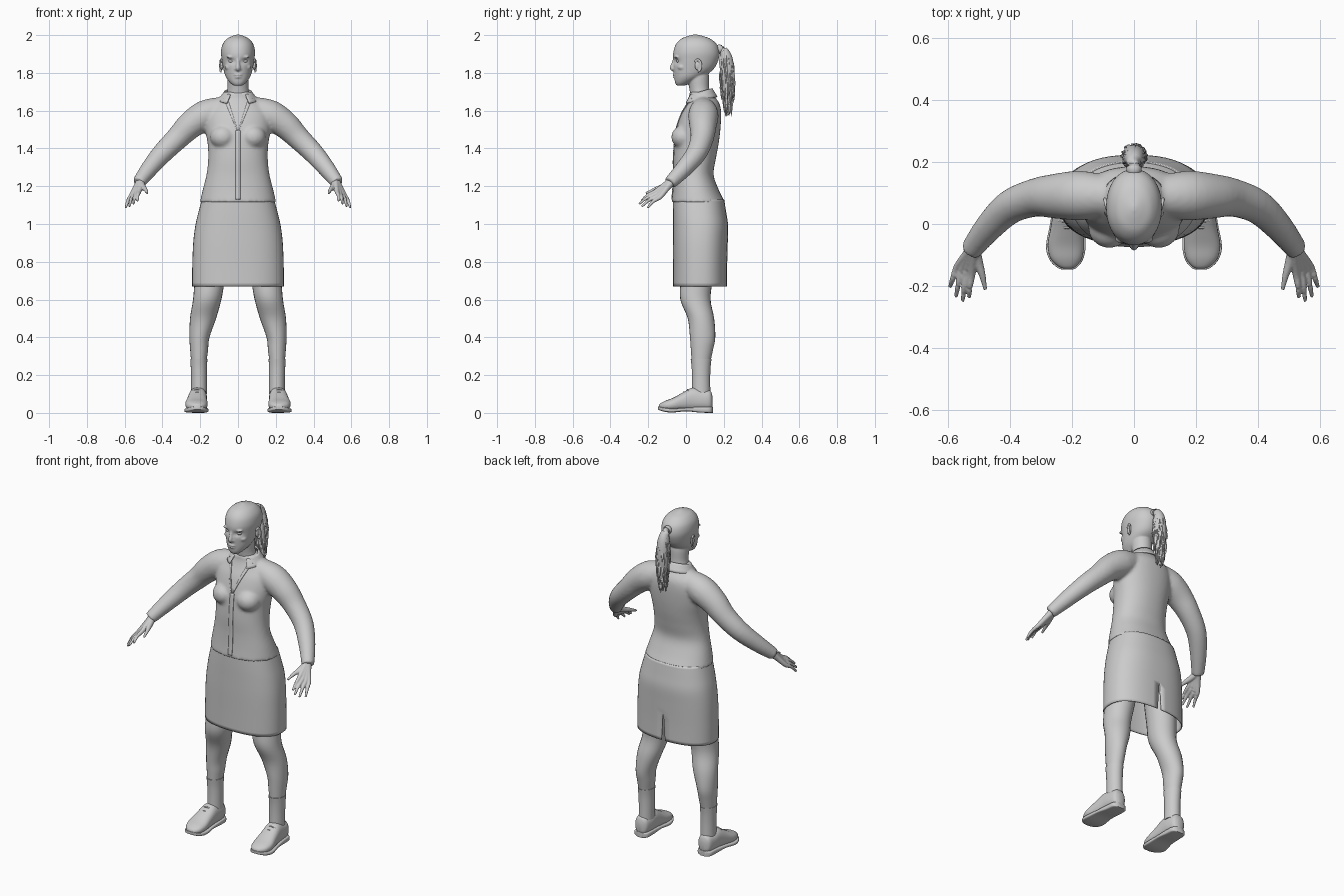
import bpy, bmesh, math, random
from mathutils import Vector, Matrix

random.seed(4)
cube = bpy.data.objects.get("Cube")
if cube:
    bpy.data.objects.remove(cube, do_unlink=True)

grey = bpy.data.materials.new("plain_grey")
grey.use_nodes = True
grey.diffuse_color = (0.6, 0.6, 0.6, 1)
grey.node_tree.nodes["Principled BSDF"].inputs["Base Color"].default_value = (0.6, 0.6, 0.6, 1)


def smooth_path(rows, sub):
    """Catmull-Rom interpolation of rows of numbers."""
    rows = [Vector(r) for r in rows]
    out = []
    for i in range(len(rows) - 1):
        a, b = rows[max(i - 1, 0)], rows[i]
        c, d = rows[i + 1], rows[min(i + 2, len(rows) - 1)]
        for s in range(sub):
            t = s / sub
            out.append(0.5 * (2 * b + (c - a) * t + (2 * a - 5 * b + 4 * c - d) * t**2
                              + (3 * b - a - 3 * c + d) * t**3))
    return out + [rows[-1]]


def loft(bm, rows, axis="path", n=24, power=2.0, sub=4, caps=True):
    """Rows are x, y, z, radius (and second radius); rings face z, y or the path."""
    rows = smooth_path([tuple(r) + (r[3],) * (5 - len(r)) for r in rows], sub)
    rings = []
    for i, row in enumerate(rows):
        c = Vector(row[:3])
        u, v = Vector((1, 0, 0)), Vector((0, 1, 0) if axis == "z" else (0, 0, 1))
        if axis == "path":
            d = Vector(rows[min(i + 1, len(rows) - 1)][:3]) - Vector(rows[max(i - 1, 0)][:3])
            side = Vector((0, 1, 0)) if abs(d.normalized().y) < 0.8 else Vector((1, 0, 0))
            u = d.cross(side).normalized()
            v = d.cross(u).normalized()
        ring = []
        for k in range(n):
            a = math.tau * k / n
            co, si = math.cos(a), math.sin(a)
            p = u * math.copysign(abs(co) ** (2 / power), co) * max(row[3], 0.001)
            q = v * math.copysign(abs(si) ** (2 / power), si) * max(row[4], 0.001)
            ring.append(bm.verts.new(c + p + q))
        rings.append(ring)
    for r, s in zip(rings, rings[1:]):
        for k in range(n):
            bm.faces.new((r[k], r[(k + 1) % n], s[(k + 1) % n], s[k]))
    if caps:
        bm.faces.new(rings[0])
        bm.faces.new(rings[-1])


def ball(bm, center, size):
    m = Matrix.Translation(center) @ Matrix.Diagonal((*size, 1))
    bmesh.ops.create_uvsphere(bm, u_segments=24, v_segments=16, radius=1, matrix=m)


def grid(bm, f, nu, nv):
    vs = [[bm.verts.new(f(i / nu, j / nv)) for j in range(nv + 1)] for i in range(nu + 1)]
    for i in range(nu):
        for j in range(nv):
            bm.faces.new((vs[i][j], vs[i + 1][j], vs[i + 1][j + 1], vs[i][j + 1]))


def finish(name, bm, mirror=False, voxel=0, relax=0, wrap=None, thick=0):
    bmesh.ops.recalc_face_normals(bm, faces=bm.faces)
    me = bpy.data.meshes.new(name)
    bm.to_mesh(me)
    bm.free()
    ob = bpy.data.objects.new(name, me)
    bpy.context.collection.objects.link(ob)
    me.materials.append(grey)
    if mirror:
        ob.modifiers.new("Mirror", "MIRROR").use_mirror_merge = False
    if voxel:
        rm = ob.modifiers.new("Blend", "REMESH")
        rm.mode, rm.voxel_size, rm.use_smooth_shade = "VOXEL", voxel, True
    if relax:
        sm = ob.modifiers.new("Relax", "SMOOTH")
        sm.factor, sm.iterations = 0.5, relax
    if wrap:
        sw = ob.modifiers.new("Lay on", "SHRINKWRAP")
        sw.target, sw.wrap_method, sw.wrap_mode = wrap, "PROJECT", "ABOVE_SURFACE"
        sw.use_project_y, sw.use_positive_direction, sw.offset = True, True, 0.002
    if thick:
        so = ob.modifiers.new("Thickness", "SOLIDIFY")
        so.thickness, so.offset = thick, 0
    bpy.ops.object.select_all(action="DESELECT")
    ob.select_set(True)
    bpy.context.view_layer.objects.active = ob
    bpy.ops.object.shade_smooth_by_angle(angle=math.radians(50))
    return ob


# Blouse: torso, bust and both sleeves blended together
bm = bmesh.new()
loft(bm, [(0, .065, 1.115, .202, .142), (0, .052, 1.18, .187, .122), (0, .04, 1.26, .167, .106),
          (0, .045, 1.34, .158, .112), (0, .055, 1.42, .16, .117), (0, .065, 1.5, .172, .117),
          (0, .08, 1.58, .17, .106), (0, .09, 1.63, .14, .09), (0, .086, 1.67, .098, .07),
          (0, .075, 1.70, .076, .058)], "z", 48, 2.2)
for s in (1, -1):
    ball(bm, (s * .08, -.012, 1.46), (.068, .066, .062))
    loft(bm, [(s * x, y, z, r) for x, y, z, r in
              [(.08, .09, 1.61, .065), (.17, .092, 1.577, .08), (.25, .09, 1.525, .073),
               (.32, .085, 1.455, .062), (.4, .055, 1.375, .055), (.47, -.012, 1.292, .046),
               (.527, -.085, 1.217, .035)]])
blouse = finish("blouse", bm, voxel=.009, relax=6)

# Neckline edges and button placket, laid on the blouse
bm = bmesh.new()
grid(bm, lambda u, v: (.003 + .052 * u + .016 * v * (.3 + u), -.3, 1.5 + .165 * u), 20, 3)
finish("neckline_edges", bm, mirror=True, wrap=blouse, thick=.005)
bm = bmesh.new()
grid(bm, lambda u, v: (.026 * (v - .5), -.3, 1.13 + .365 * u), 40, 2)
finish("button_placket", bm, wrap=blouse, thick=.003)


# Collar folded around the neck, open at the front
def collar_point(u, v):
    a = (2 * u - 1) * 2.55
    return (math.sin(a) * (.07 + .034 * v), .075 + math.cos(a) * (.061 + .028 * v),
            1.717 - .045 * v - .018 * (1 - math.cos(a)))


bm = bmesh.new()
grid(bm, collar_point, 40, 4)
finish("collar", bm, thick=.007)

# Skirt: hollow shell with a slit at the back
bm = bmesh.new()
loft(bm, [(0, .067, 1.13, .188, .132), (0, .072, 1.06, .207, .138), (0, .077, .99, .223, .143),
          (0, .076, .9, .234, .142), (0, .075, .78, .239, .14), (0, .075, .67, .24, .14)],
     "z", 48, 2.4, caps=False)
slit = [e for e in bm.edges if all(abs(v.co.x) < .001 and v.co.y > .1 and v.co.z < .87 for v in e.verts)]
bmesh.ops.split_edges(bm, edges=slit)
for v in bm.verts:
    if abs(v.co.x) < .001 and v.co.y > .1 and v.co.z < .87:
        side = sum(f.calc_center_median().x for f in v.link_faces)
        v.co.x += math.copysign(.06 * (.87 - v.co.z), side)
finish("skirt", bm, thick=.006)

# Head, jaw, neck and facial features blended together
bm = bmesh.new()
loft(bm, [(0, -.028, 1.733, .024, .022), (0, -.012, 1.75, .044, .046), (0, .015, 1.78, .065, .077),
          (0, .04, 1.82, .077, .106), (0, .052, 1.87, .086, .12), (0, .055, 1.91, .09, .122),
          (0, .055, 1.95, .082, .109), (0, .052, 1.98, .059, .078), (0, .05, 1.995, .03, .04),
          (0, .05, 2.003, .006, .008)], "z", 64, 2.1, 6)
for v in bm.verts:
    for s in (1, -1):
        d = ((v.co.x - s * .036) / .022) ** 2 + ((v.co.z - 1.862) / .014) ** 2
        if v.co.y < 0:
            v.co.y += .013 * math.exp(-d)
loft(bm, [(0, .085, 1.64, .075, .058), (0, .077, 1.68, .062, .054), (0, .07, 1.72, .055, .053),
          (0, .065, 1.78, .056, .057), (0, .065, 1.82, .05, .05)], "z")
loft(bm, [(0, -.058, 1.88, .009), (0, -.068, 1.85, .009), (0, -.074, 1.826, .012),
          (0, -.066, 1.815, .009)])
ball(bm, (0, -.058, 1.790), (.024, .013, .006))
ball(bm, (0, -.055, 1.777), (.021, .014, .006))
ball(bm, (0, -.036, 1.747), (.02, .016, .014))
for s in (1, -1):
    ball(bm, (s * .012, -.063, 1.821), (.008, .009, .007))
    ball(bm, (s * .036, -.05, 1.884), (.027, .013, .007))
    ball(bm, (s * .045, -.02, 1.83), (.026, .026, .018))
finish("head", bm, voxel=.0045, relax=4)

# Eyes
bm = bmesh.new()
ball(bm, (.036, -.04, 1.862), (.015, .012, .008))
finish("eyes", bm, mirror=True)

# Ears: inner shell with a curled rim
bm = bmesh.new()
ball(bm, (.086, .06, 1.838), (.008, .014, .024))
loft(bm, [(.09 + .004 * math.sin(t), .062 + .018 * math.sin(t), 1.838 + .032 * math.cos(t), .006)
          for t in [-.9 + .5 * i for i in range(9)]], n=10)
finish("ears", bm, mirror=True, voxel=.003, relax=3)

# Ponytail with loose tapering strands, and its tie
bm = bmesh.new()
tail = [(0, .155, 1.915, .016), (0, .19, 1.925, .02), (0, .212, 1.885, .031), (0, .218, 1.81, .038),
        (0, .22, 1.73, .034), (0, .222, 1.66, .022), (0, .222, 1.575, .004)]
loft(bm, tail, n=20)
spine = smooth_path(tail, 8)
for i in range(130):
    x, y, z, r = random.choice(spine[14:-6])
    a = random.uniform(0, math.tau)
    dx, dy = math.sin(a), math.cos(a)
    low = random.uniform(.04, .075)
    loft(bm, [(x + dx * r * .85, y + dy * r * .85, z, .006),
              (x + dx * r * 1.05, y + dy * r * 1.05, z - low * .5, .005),
              (x + dx * r, y + dy * r, max(z - low, 1.57), .001)], n=5, sub=2)
finish("ponytail", bm)
bm = bmesh.new()
loft(bm, [(0, .166, 1.922, .022), (0, .176, 1.925, .025), (0, .186, 1.924, .023)])
finish("hair_tie", bm)

# Hands: four fingers fanning from the wrist, and a thumb
bm = bmesh.new()
wrist = Vector((.512, -.066, 1.236))
tips = [(.532, -.237, 1.122), (.553, -.249, 1.106), (.575, -.235, 1.092), (.594, -.203, 1.086)]
for i, tip in enumerate(tips):
    knuckle = Vector((.524, -.162, 1.171)).lerp(Vector((.57, -.138, 1.142)), i / 3)
    bend = knuckle.lerp(Vector(tip), .5) + Vector((.002, -.003, .006))
    heel = wrist.lerp(knuckle, .45)
    loft(bm, [(*wrist, .024), (*heel, .017), (*knuckle, .0125), (*bend, .0095), (*tip, .006)], n=12)
loft(bm, [(.515, -.085, 1.215, .02), (.503, -.125, 1.196, .016), (.49, -.165, 1.182, .011),
          (.48, -.212, 1.163, .006)], n=12)
finish("hands", bm, mirror=True, voxel=.0035, relax=3)

# Legs and ankle socks
bm = bmesh.new()
loft(bm, [(.11, .075, 1.02, .085, .09), (.13, .065, .85, .087, .092), (.15, .055, .7, .08, .085),
          (.163, .05, .6, .075, .08), (.185, .079, .5, .069, .07), (.204, .088, .4, .053, .067),
          (.206, .084, .33, .047, .058), (.207, .08, .27, .041, .05), (.206, .08, .2, .038, .045),
          (.206, .08, .08, .038, .045)], "z")
finish("legs", bm, mirror=True)
bm = bmesh.new()
loft(bm, [(.207, .08, .285, .045, .055), (.207, .08, .24, .043, .05), (.206, .08, .18, .042, .048),
          (.206, .08, .1, .042, .049)], "z")
finish("socks", bm, mirror=True)

# Shoes: rounded uppers, flat soles, heels and laces
bm = bmesh.new()
loft(bm, [(.211, .141, .058, .014, .025), (.211, .128, .066, .038, .052), (.211, .085, .068, .047, .056),
          (.213, .035, .072, .049, .062), (.217, -.02, .058, .054, .048), (.22, -.07, .045, .059, .034),
          (.219, -.112, .038, .05, .025), (.216, -.137, .034, .028, .015),
          (.215, -.144, .032, .01, .007)], "y", 28, 2.4)
finish("shoe_uppers", bm, mirror=True)
bm = bmesh.new()
loft(bm, [(.211, .142, .016, .022, .016), (.211, .125, .016, .045, .016), (.212, .07, .017, .05, .015),
          (.216, 0, .018, .055, .01), (.22, -.07, .013, .064, .011), (.219, -.115, .017, .054, .011),
          (.216, -.142, .024, .03, .009), (.215, -.147, .026, .014, .007)], "y", 28, 5)
finish("shoe_soles", bm, mirror=True)
bm = bmesh.new()
for i in range(4):
    y, z = .012 - .02 * i, .126 - .0145 * i
    loft(bm, [(.19, y, z - .012, .004), (.217, y - .004, z - .002, .004), (.244, y, z - .012, .004)], n=8)
finish("shoe_laces", bm, mirror=True)
